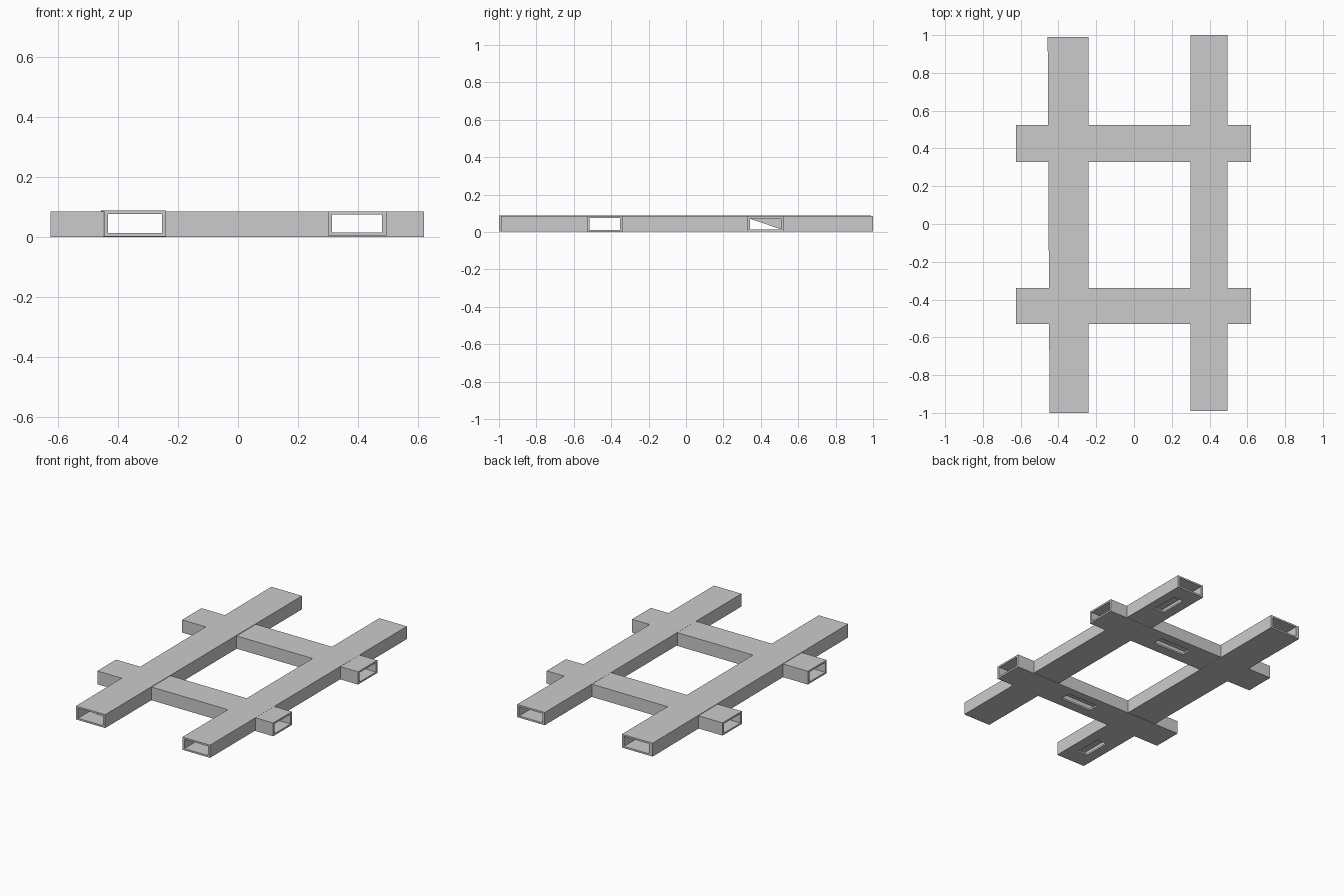
import bpy, bmesh

if "Cube" in bpy.data.objects:
    bpy.data.objects.remove(bpy.data.objects["Cube"])


def block(name, x0, x1, y0, y1, z0, z1, flare=0.0):
    """Axis-aligned block; flare shifts the back corner on the -x side."""
    bm = bmesh.new()
    pts = [(x0, y0), (x1, y0), (x1, y1), (x0 - flare, y1)]
    base = bm.faces.new([bm.verts.new((x, y, z0)) for x, y in pts])
    top = bmesh.ops.extrude_face_region(bm, geom=[base])
    for v in top["geom"]:
        if isinstance(v, bmesh.types.BMVert):
            v.co.z = z1
    bmesh.ops.recalc_face_normals(bm, faces=bm.faces)
    me = bpy.data.meshes.new(name)
    bm.to_mesh(me)
    bm.free()
    ob = bpy.data.objects.new(name, me)
    bpy.context.collection.objects.link(ob)
    return ob


def combine(target, tool, operation):
    mod = target.modifiers.new("bool", "BOOLEAN")
    mod.operation, mod.object, mod.solver = operation, tool, "EXACT"
    bpy.context.view_layer.objects.active = target
    bpy.ops.object.modifier_apply(modifier=mod.name)
    bpy.data.objects.remove(tool, do_unlink=True)


# Rails: x0, x1, y0, y1, z0, z1, flare
left = (-0.447, -0.24, -1.0, 0.99, 0.002, 0.088, 0.01)
right = (0.30, 0.495, -0.99, 1.0, 0.004, 0.0855, 0.0)
# Cross tubes
back = (-0.625, 0.62, 0.328, 0.523, 0.003, 0.0845, 0.0)
front = (-0.625, 0.62, -0.53, -0.34, 0.0, 0.085, 0.0)

# Outer shell of the frame
frame = block("tube_frame", *left)
for t in (right, back, front):
    combine(frame, block("outer", *t), "UNION")

# Hollow bores running through every tube
W, E = 0.014, 0.05
for t, lengthwise in ((left, True), (right, True), (back, False), (front, False)):
    px, py = (-W, E) if lengthwise else (E, -W)
    bore = block("bore", t[0] - px, t[1] + px, t[2] - py, t[3] + py,
                 t[4] + 0.011, t[5] - 0.011)
    combine(frame, bore, "DIFFERENCE")

# Slots in the underside
for cx, cy, sx, sy in ((0.40, 0.80, 0.07, 0.18), (-0.345, -0.80, 0.07, 0.18),
                       (0.065, 0.43, 0.22, 0.07), (0.065, -0.43, 0.22, 0.07)):
    slot = block("slot", cx - sx / 2, cx + sx / 2, cy - sy / 2, cy + sy / 2, -0.02, 0.03)
    combine(frame, slot, "DIFFERENCE")

# Triangular web inside the back cross tube
web = bpy.data.meshes.new("inner_web")
web.from_pydata([(-0.24, 0.335, 0.074), (-0.24, 0.51, 0.074), (-0.24, 0.51, 0.014)],
                [], [(0, 2, 1)])
bpy.context.collection.objects.link(bpy.data.objects.new("inner_web", web))
